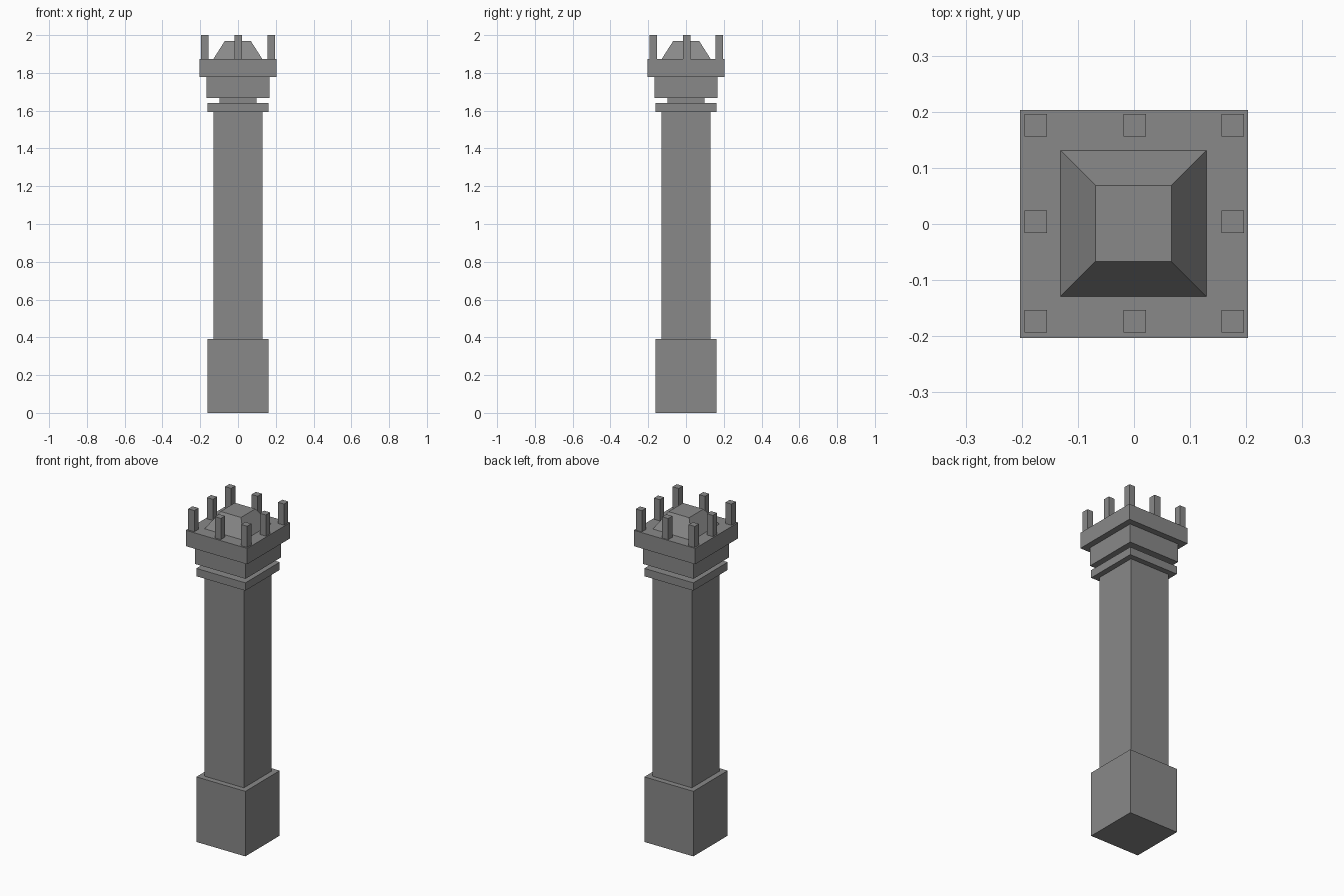
import bpy
import bmesh
from mathutils import Vector

cube = bpy.data.objects.get("Cube")
if cube:
    bpy.data.objects.remove(cube, do_unlink=True)

# Single stone colour
stone = bpy.data.materials.new("grey_stone")
stone.use_nodes = True
colour = (0.25, 0.25, 0.25, 1)
stone.diffuse_color = colour
stone.node_tree.nodes["Principled BSDF"].inputs["Base Color"].default_value = colour


def block(name, half, z0, z1, x=0, y=0, top_half=None):
    """Square block from z0 to z1, optionally tapered to top_half."""
    bm = bmesh.new()
    bmesh.ops.create_cube(bm, size=2)
    for v in bm.verts:
        top = v.co.z > 0
        h = top_half if top and top_half else half
        v.co = Vector((x + v.co.x * h, y + v.co.y * h, z1 if top else z0))
    mesh = bpy.data.meshes.new(name)
    bm.to_mesh(mesh)
    bm.free()
    mesh.materials.append(stone)
    obj = bpy.data.objects.new(name, mesh)
    bpy.context.collection.objects.link(obj)
    return obj


# Column, stacked from the ground up
block("base", 0.1625, 0, 0.39)
block("shaft", 0.13, 0.39, 1.593)
block("collar", 0.1625, 1.593, 1.64)
block("neck", 0.098, 1.64, 1.667)
block("capital", 0.167, 1.667, 1.778)
block("top_slab", 0.2035, 1.778, 1.873)
block("tapered_cap", 0.13, 1.873, 1.97, x=-0.001, y=0.001, top_half=0.068)

# Ring of eight posts around the cap
columns = {"left": 0.176, "middle": 0.001, "right": -0.175}
rows = {"front": -0.173, "middle": 0.004, "back": 0.176}
for row, y in rows.items():
    for side, x in columns.items():
        if row == side == "middle":
            continue
        block(f"post_{row}_{side}", 0.02, 1.873, 2, x=x, y=y)
